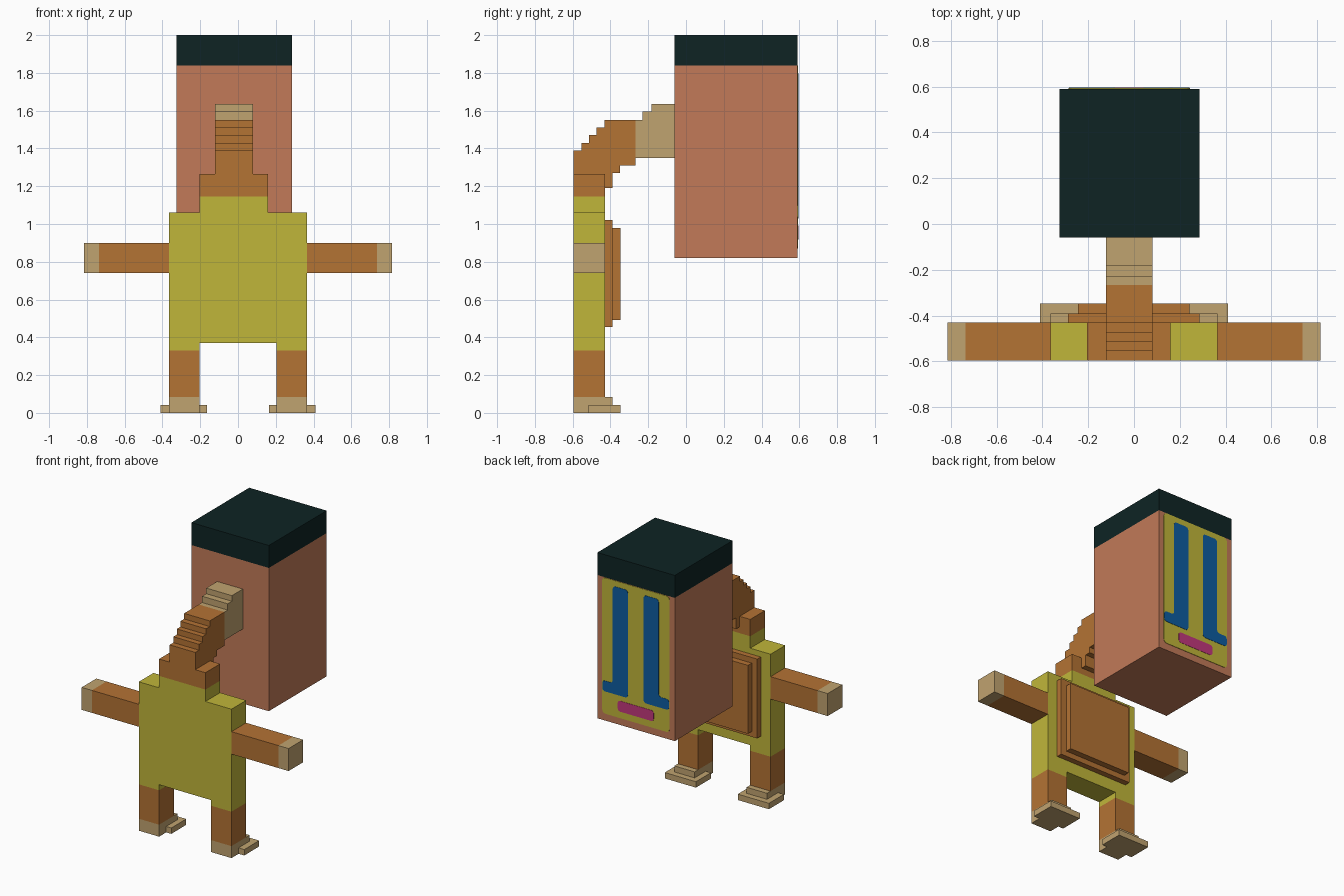
import bpy, bmesh
from mathutils import Vector

if "Cube" in bpy.data.objects:
    bpy.data.objects.remove(bpy.data.objects["Cube"], do_unlink=True)


def material(name, rgb):
    """Flat material from 0-255 sRGB values."""
    lin = [((c / 255 + 0.055) / 1.055) ** 2.4 if c > 10 else c / 255 / 12.92 for c in rgb]
    m = bpy.data.materials.new(name)
    m.use_nodes = True
    m.diffuse_color = (*lin, 1)
    m.node_tree.nodes["Principled BSDF"].inputs["Base Color"].default_value = (*lin, 1)
    return m


SALMON = material("salmon skin", (194, 122, 88))
HAIR = material("dark teal hair", (14, 36, 36))
ORANGE = material("orange brown", (180, 115, 52))
YELLOW = material("mustard yellow", (192, 182, 58))
TAN = material("pale tan", (192, 163, 112))
BLUE = material("blue eyes", (13, 92, 160))
PINK = material("magenta mouth", (194, 56, 125))


def extrude(name, points, axis, lo, hi, mats, cuts=(), cut_axis=2, rule=None, bevel=0):
    """Extrude a 2D outline along an axis, cut it at given levels and colour it by a rule."""
    bm = bmesh.new()
    verts = []
    for p in points:
        co = list(p)
        co.insert(axis, lo)
        verts.append(bm.verts.new(co))
    bm.faces.new(verts)
    if bevel:
        bmesh.ops.bevel(bm, geom=verts, offset=bevel, segments=3, profile=0.5, affect='VERTICES')
    ext = bmesh.ops.extrude_face_region(bm, geom=bm.faces[:])
    shift = Vector((0, 0, 0))
    shift[axis] = hi - lo
    bmesh.ops.translate(bm, vec=shift, verts=[g for g in ext["geom"] if isinstance(g, bmesh.types.BMVert)])
    for level in cuts:
        co, no = Vector((0, 0, 0)), Vector((0, 0, 0))
        co[cut_axis], no[cut_axis] = level, 1
        bmesh.ops.bisect_plane(bm, geom=bm.verts[:] + bm.edges[:] + bm.faces[:], plane_co=co, plane_no=no)
    bmesh.ops.recalc_face_normals(bm, faces=bm.faces[:])
    if rule:
        for f in bm.faces:
            f.material_index = rule(f.calc_center_median())
    me = bpy.data.meshes.new(name)
    bm.to_mesh(me)
    bm.free()
    for m in mats:
        me.materials.append(m)
    ob = bpy.data.objects.new(name, me)
    bpy.context.collection.objects.link(ob)
    return ob


def box(name, x, y, z, mats, **kw):
    outline = [(x[0], z[0]), (x[1], z[0]), (x[1], z[1]), (x[0], z[1])]
    return extrude(name, outline, 1, y[0], y[1], mats, **kw)


FRONT, BACK = -0.595, -0.43

# Body slab with legs and shoulder block, coloured in bands by height
body = [(-0.365, 0), (-0.205, 0), (-0.205, 0.37), (0.205, 0.37), (0.205, 0), (0.365, 0),
        (0.365, 1.06), (0.16, 1.06), (0.16, 1.265), (-0.205, 1.265), (-0.205, 1.06), (-0.365, 1.06)]


def body_colour(c):
    if c.z < 0.085:
        return 2
    return 1 if c.z < 0.33 or c.z > 1.145 else 0


extrude("body_and_legs", body, 1, FRONT, BACK, [YELLOW, ORANGE, TAN],
        cuts=(0.085, 0.33, 1.145), rule=body_colour)

# Arms with pale hands, feet with two steps
for side, s in (("left", 1), ("right", -1)):
    def span(a, b):
        return sorted((s * a, s * b))
    box(side + "_arm", span(0.365, 0.815), (FRONT, BACK), (0.74, 0.9), [ORANGE, TAN],
        cuts=(s * 0.735,), cut_axis=0, rule=lambda c: int(abs(c.x) > 0.735))
    box(side + "_foot_sole", span(0.165, 0.41), (-0.515, -0.347), (0, 0.042), [TAN])
    box(side + "_foot_step", span(0.205, 0.365), (BACK, -0.39), (0.042, 0.085), [TAN])

# Stepped plates on the back of the body
box("back_plate_outer", (-0.288, 0.286), (BACK, -0.39), (0.455, 1.02), [ORANGE])
box("back_plate_inner", (-0.245, 0.242), (-0.39, -0.347), (0.493, 0.98), [ORANGE])

# Stair-stepped neck reaching back to the head
neck = [(FRONT, 1.265), (BACK, 1.265), (BACK, 1.19), (-0.39, 1.19), (-0.39, 1.27), (-0.35, 1.27),
        (-0.35, 1.31), (-0.267, 1.31), (-0.267, 1.35), (-0.06, 1.35), (-0.06, 1.635), (-0.183, 1.635),
        (-0.183, 1.595), (-0.23, 1.595), (-0.23, 1.55), (-0.432, 1.55), (-0.432, 1.51), (-0.474, 1.51),
        (-0.474, 1.47), (-0.513, 1.47), (-0.513, 1.43), (-0.553, 1.43), (-0.553, 1.388), (FRONT, 1.388)]
extrude("neck", neck, 0, -0.122, 0.08, [ORANGE, TAN], cuts=(-0.267,), cut_axis=1,
        rule=lambda c: int(c.y > -0.266))

# Head block with dark hair band on top
box("head", (-0.325, 0.285), (-0.06, 0.59), (0.82, 2.0), [SALMON, HAIR],
    cuts=(1.84,), rule=lambda c: int(c.z > 1.84))

# Face panel, L-shaped eyes and mouth as thin plates
MID, FACE = -0.02, 0.59
box("face_panel", (MID - 0.265, MID + 0.265), (FACE, FACE + 0.003), (0.87, 1.838), [YELLOW], bevel=0.025)
eye = [(0.062, 1.03), (0.263, 1.03), (0.263, 1.105), (0.181, 1.105), (0.181, 1.797), (0.062, 1.797)]
for side, s in (("left", 1), ("right", -1)):
    extrude(side + "_eye", [(MID + s * x, z) for x, z in eye], 1, FACE, FACE + 0.005, [BLUE], bevel=0.02)
box("mouth", (MID - 0.142, MID + 0.142), (FACE, FACE + 0.005), (0.917, 0.993), [PINK], bevel=0.02)
